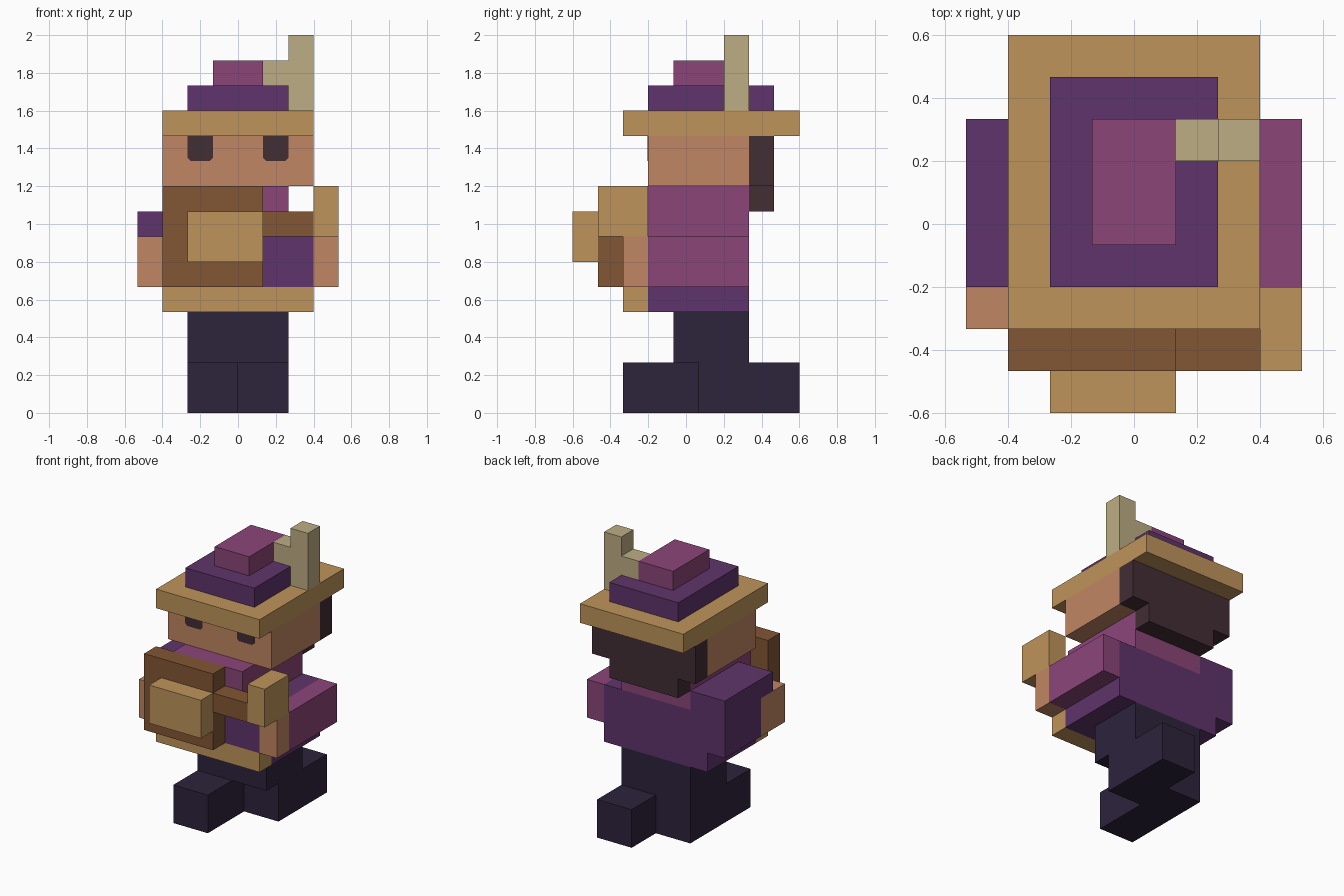
import bpy, bmesh
from mathutils import Vector

U = 2 / 15  # one block

old = bpy.data.objects.get("Cube")
if old:
    bpy.data.objects.remove(old, do_unlink=True)


def material(name, rgb):
    """Flat material from 0-255 sRGB values."""
    lin = [((c / 255 + 0.055) / 1.055) ** 2.4 for c in rgb] + [1]
    m = bpy.data.materials.new(name)
    m.use_nodes = True
    m.diffuse_color = lin
    m.node_tree.nodes["Principled BSDF"].inputs["Base Color"].default_value = lin
    return m


tan = material("tan", (191, 148, 91))
light_purple = material("light purple", (139, 69, 121))
dark_purple = material("dark purple", (95, 52, 107))
brown = material("brown", (130, 86, 52))
skin = material("skin", (192, 134, 98))
hair = material("dark brown", (66, 46, 52))
navy = material("navy", (45, 35, 59))
bone = material("bone", (190, 174, 133))


def finish(name, bm, mat):
    bmesh.ops.recalc_face_normals(bm, faces=bm.faces)
    me = bpy.data.meshes.new(name)
    bm.to_mesh(me)
    bm.free()
    me.materials.append(mat)
    ob = bpy.data.objects.new(name, me)
    bpy.context.collection.objects.link(ob)
    return ob


def blocks(name, mat, *boxes):
    """Boxes (x0, x1, y0, y1, z0, z1) in block units; y counts from the front."""
    bm = bmesh.new()
    for x0, x1, y0, y1, z0, z1 in boxes:
        lo = Vector((x0, y0 - 4.5, z0)) * U
        hi = Vector((x1, y1 - 4.5, z1)) * U
        verts = bmesh.ops.create_cube(bm, size=1)["verts"]
        for v in verts:
            v.co = [(a + b) / 2 + c * (b - a) for a, b, c in zip(lo, hi, v.co)]
    return finish(name, bm, mat)


# Legs and feet, caught mid-stride
blocks("right_foot", navy, (-2, 0, 2, 7, 0, 2))
blocks("left_foot", navy, (0, 2, 5, 9, 0, 2))
blocks("legs", navy, (-2, 2, 4, 7, 2, 4))

# Tunic
blocks("tunic_hem", dark_purple, (-3, 3, 3, 7, 4, 5))
blocks("apron_trim", tan, (-3, 3, 2, 3, 4, 5))
blocks("tunic", dark_purple, (-2, 3, 3, 7, 5, 7), (-3, 3, 2, 3, 5, 7))
blocks("shoulders", light_purple, (-2, 2, 2, 7, 7, 9))

# Arms and hands
blocks("right_arm", dark_purple, (-4, -2, 4, 7, 5, 7), (-4, -2, 3, 7, 7, 8),
       (-3, -2, 3, 4, 5, 7))
blocks("right_hand", skin, (-4, -3, 2, 4, 5, 7))
blocks("left_arm", light_purple, (3, 4, 3, 7, 5, 7))
blocks("left_hand", skin, (3, 4, 2, 3, 5, 7))

# Stringed instrument held across the chest
blocks("instrument_body", brown, (-3, 1, 1, 2, 5, 9))
blocks("instrument_neck", brown, (1, 3, 1, 2, 7, 8))
blocks("instrument_head", tan, (3, 4, 1, 3, 7, 9))
blocks("instrument_front", tan, (-2, 1, 0, 1, 6, 8))

# Head and hair
blocks("head", skin, (-3, 3, 3, 7, 9, 11))
blocks("hair", hair, (-3, 3, 7, 8, 9, 11), (-2, 2, 7, 8, 8, 9))

# Eyes: thin plates with clipped lower corners
for name, x in (("right_eye", -1.5), ("left_eye", 1.5)):
    bm = bmesh.new()
    outline = [(-.5, 11), (-.5, 10.12), (-.38, 10), (.38, 10), (.5, 10.12), (.5, 11)]
    face = bm.faces.new([bm.verts.new(((x + a) * U, -1.5 * U, z * U)) for a, z in outline])
    ext = bmesh.ops.extrude_face_region(bm, geom=[face])["geom"]
    bmesh.ops.translate(bm, vec=(0, -0.004, 0),
                        verts=[g for g in ext if isinstance(g, bmesh.types.BMVert)])
    finish(name, bm, hair)

# Hat with feather
blocks("hat_brim", tan, (-3, 3, 2, 9, 11, 12))
blocks("hat_band", dark_purple, (-2, 2, 3, 8, 12, 13))
blocks("hat_crown", light_purple, (-1, 1, 4, 7, 13, 14))
blocks("hat_feather", bone, (1, 2, 6, 7, 13, 14), (2, 3, 6, 7, 12, 15))
